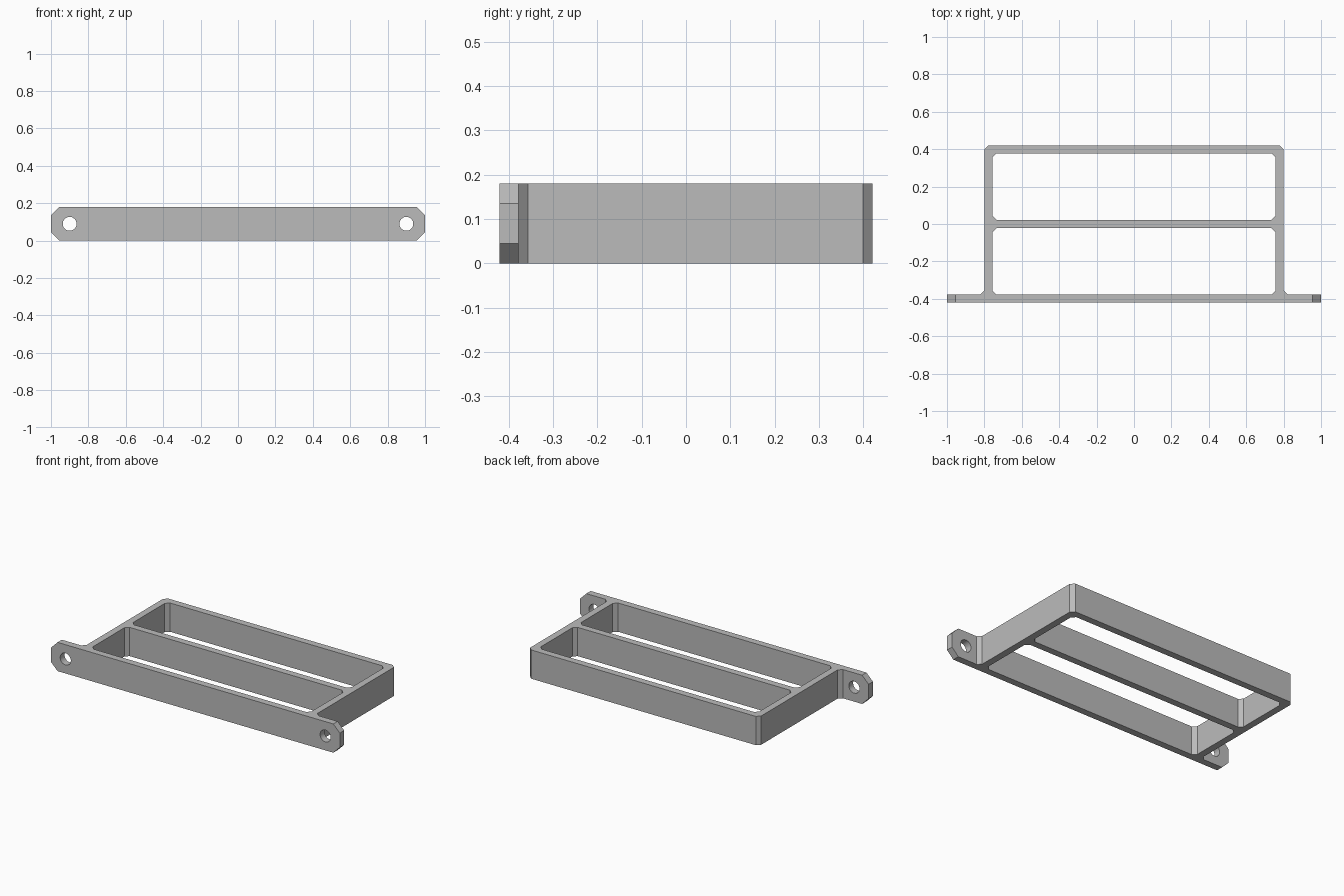
import bpy, bmesh, math

cube = bpy.data.objects.get("Cube")
if cube:
    bpy.data.objects.remove(cube, do_unlink=True)

W, D, H = 0.8, 0.421, 0.18      # frame half width, half depth, height
T = 0.043                       # wall thickness
C = 0.022                       # small corner chamfer
E = 0.045                       # ear corner chamfer

grey = bpy.data.materials.new("plain grey")
grey.use_nodes = True
colour = (0.5, 0.5, 0.5, 1)
grey.diffuse_color = colour
grey.node_tree.nodes["Principled BSDF"].inputs["Base Color"].default_value = colour


def prism(name, points, start, vector):
    """Extrude a closed profile; start maps a 2D point into space."""
    bm = bmesh.new()
    face = bm.faces.new([bm.verts.new(start(*p)) for p in points])
    top = bmesh.ops.extrude_face_region(bm, geom=[face])
    verts = [v for v in top["geom"] if isinstance(v, bmesh.types.BMVert)]
    bmesh.ops.translate(bm, verts=verts, vec=vector)
    bmesh.ops.recalc_face_normals(bm, faces=bm.faces)
    mesh = bpy.data.meshes.new(name)
    bm.to_mesh(mesh)
    bm.free()
    mesh.materials.append(grey)
    obj = bpy.data.objects.new(name, mesh)
    bpy.context.collection.objects.link(obj)
    return obj


def octagon(x0, x1, y0, y1, c):
    return [(x0 + c, y0), (x1 - c, y0), (x1, y0 + c), (x1, y1 - c),
            (x1 - c, y1), (x0 + c, y1), (x0, y1 - c), (x0, y0 + c)]


def cut(target, cutter):
    mod = target.modifiers.new("cut", 'BOOLEAN')
    mod.operation = 'DIFFERENCE'
    mod.solver = 'EXACT'
    mod.object = cutter
    bpy.context.view_layer.objects.active = target
    bpy.ops.object.modifier_apply(modifier=mod.name)
    bpy.data.objects.remove(cutter, do_unlink=True)


# Bracket body: box frame with side ears, as one extruded footprint
half = [(1, -D), (1, -D + T), (W + C, -D + T), (W, -D + T + C), (W, D - C), (W - C, D)]
outline = half + [(-x, y) for x, y in reversed(half)]
frame = prism("bracket_frame", outline, lambda x, y: (x, y, 0), (0, 0, H))

# Two open bays with chamfered corners, separated by the centre bar
for y0, y1 in ((-D + T, -T / 2), (T / 2, D - T)):
    bay = octagon(-W + T, W - T, y0, y1, C)
    cut(frame, prism("bay_cutter", bay, lambda x, y: (x, y, -0.1), (0, 0, H + 0.2)))

for s in (-1, 1):
    # Screw hole through each ear
    ring = [(s * 0.9 + 0.037 * math.cos(a), H / 2 + 0.037 * math.sin(a))
            for a in (i * math.tau / 32 for i in range(32))]
    cut(frame, prism("hole_cutter", ring, lambda x, z: (x, -D - 0.1, z), (0, 0.3, 0)))
    # Clipped top and bottom ear corners
    for z, d in ((0, -1), (H, 1)):
        corner = [(s * (1 - 2 * E), z + d * E), (s * (1 + E), z - d * 2 * E),
                  (s * (1 + E), z + d * E)]
        cut(frame, prism("corner_cutter", corner, lambda x, z: (x, -D - 0.1, z), (0, 0.3, 0)))

# Smooth the holes while every chamfer stays crisp
bpy.ops.object.select_all(action='DESELECT')
frame.select_set(True)
bpy.context.view_layer.objects.active = frame
bpy.ops.object.shade_smooth_by_angle(angle=math.radians(30))
